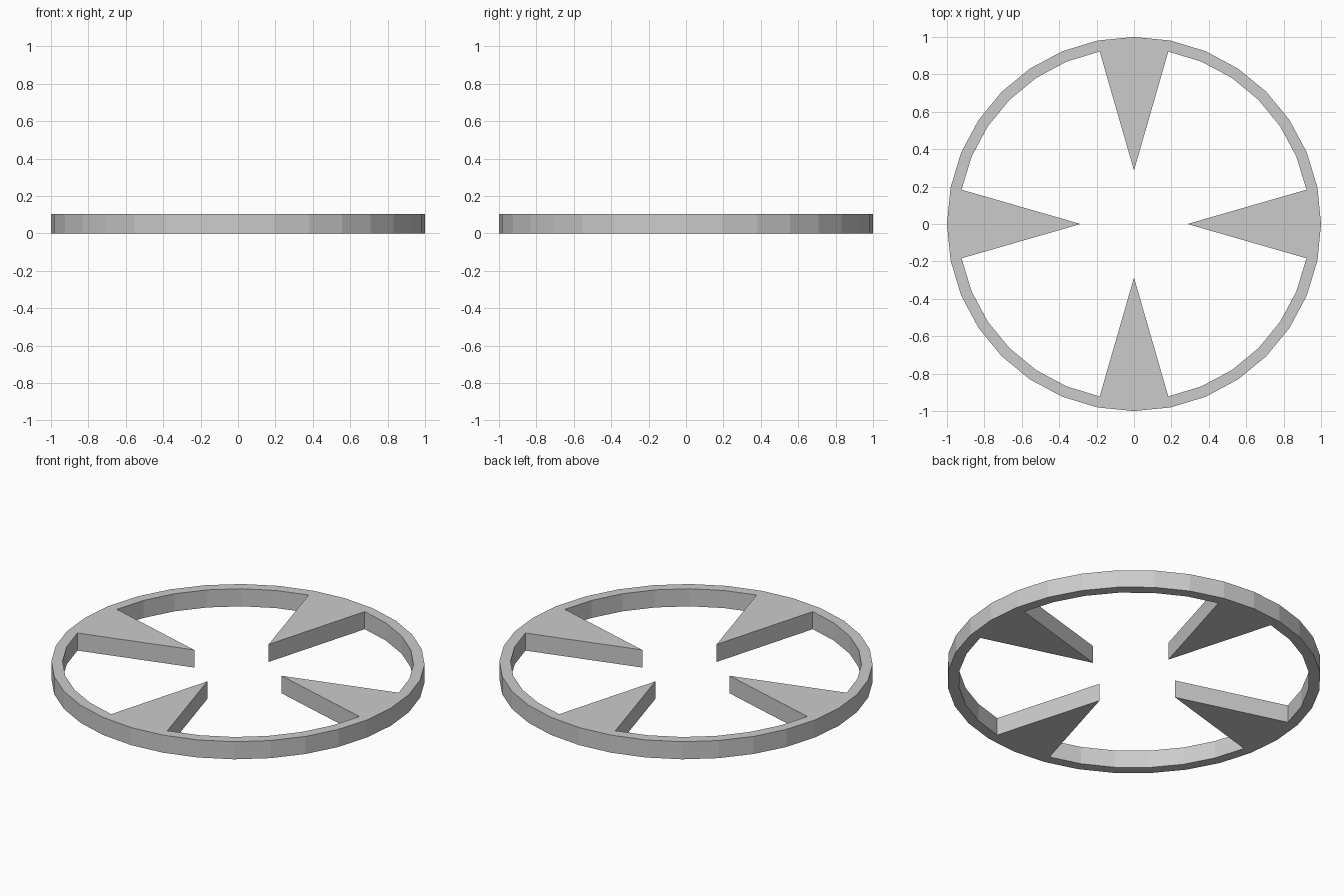
import bpy, bmesh
from math import cos, sin, tau

if "Cube" in bpy.data.objects:
    bpy.data.objects.remove(bpy.data.objects["Cube"])

SIDES = 32
HEIGHT = 0.104
OUTER, INNER, TIP = 1.0, 0.94, 0.286


def loop(bm, radius_at, z):
    return [bm.verts.new((radius_at(i) * cos(tau * i / SIDES),
                          radius_at(i) * sin(tau * i / SIDES), z))
            for i in range(SIDES)]


def outer(i):
    return OUTER


# Every eighth inner point is pulled inward to form a pointed spoke
def inner(i):
    return TIP if i % 8 == 0 else INNER


bm = bmesh.new()
loops = [loop(bm, outer, 0), loop(bm, outer, HEIGHT),
         loop(bm, inner, HEIGHT), loop(bm, inner, 0)]

# Outer wall, top, inner wall and underside
for a, b in zip(loops, loops[1:] + loops[:1]):
    for i in range(SIDES):
        j = (i + 1) % SIDES
        bm.faces.new((a[i], a[j], b[j], b[i]))
bmesh.ops.recalc_face_normals(bm, faces=bm.faces)

mesh = bpy.data.meshes.new("spoked_ring")
bm.to_mesh(mesh)
bm.free()
bpy.context.collection.objects.link(bpy.data.objects.new("spoked_ring", mesh))
